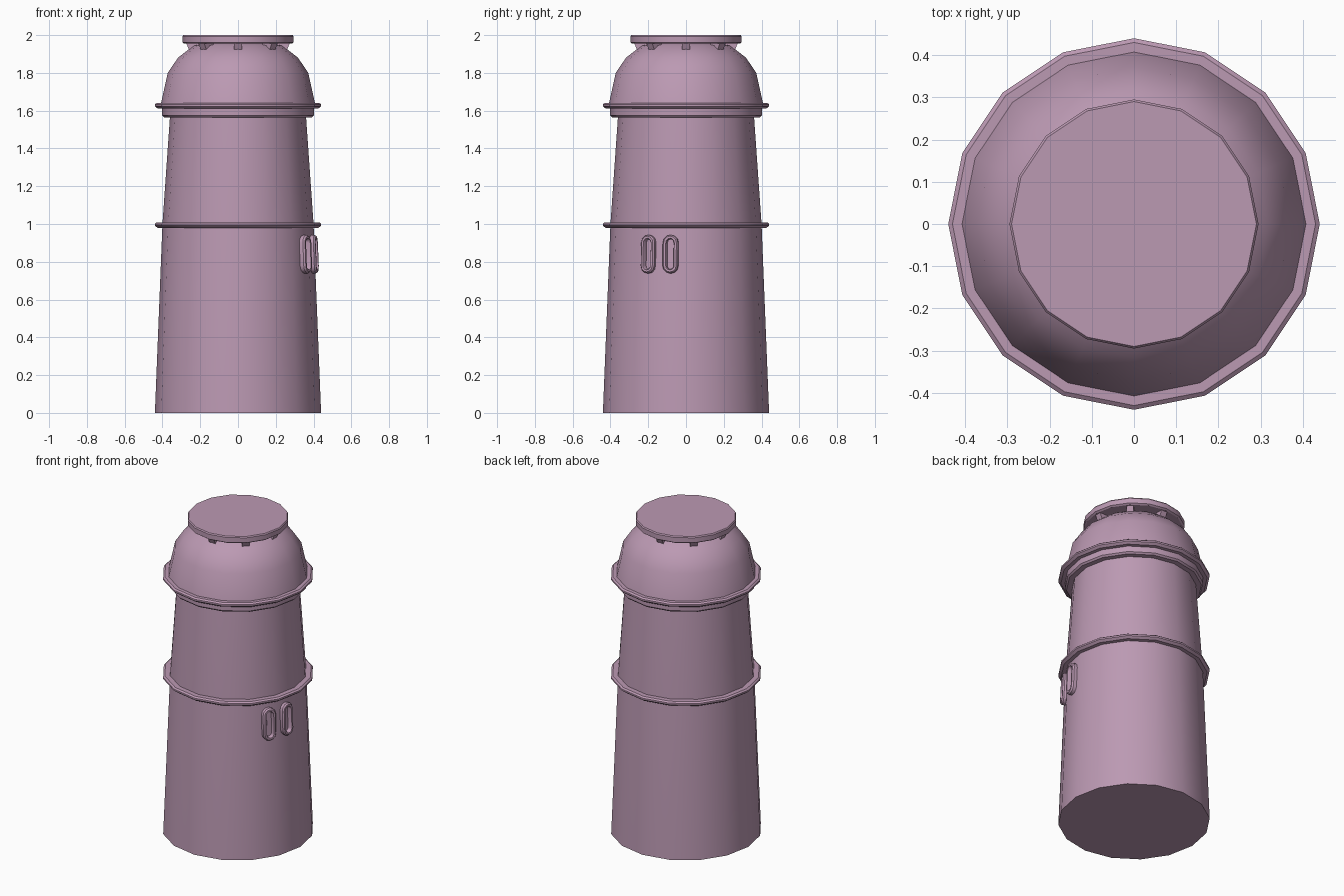
import bpy, bmesh, math
from mathutils import Matrix

SIDES = 16

cube = bpy.data.objects.get("Cube")
if cube:
    bpy.data.objects.remove(cube, do_unlink=True)

mauve = bpy.data.materials.new("mauve")
mauve.use_nodes = True
colour = (0.50, 0.32, 0.45, 1)
mauve.diffuse_color = colour
mauve.node_tree.nodes["Principled BSDF"].inputs["Base Color"].default_value = colour


def finish(name, bm, smooth_angle=30):
    bmesh.ops.recalc_face_normals(bm, faces=bm.faces)
    mesh = bpy.data.meshes.new(name)
    bm.to_mesh(mesh)
    bm.free()
    mesh.materials.append(mauve)
    obj = bpy.data.objects.new(name, mesh)
    bpy.context.collection.objects.link(obj)
    bpy.ops.object.select_all(action="DESELECT")
    obj.select_set(True)
    bpy.context.view_layer.objects.active = obj
    bpy.ops.object.shade_smooth_by_angle(angle=math.radians(smooth_angle))
    return obj


def bridge(bm, a, b):
    for i in range(len(a)):
        j = (i + 1) % len(a)
        bm.faces.new((a[i], a[j], b[j], b[i]))


def lathe(name, profile, closed=False):
    """Spin (radius, z) points; cap both ends, or join them into a ring."""
    bm = bmesh.new()
    loops = []
    for r, z in profile:
        loops.append([bm.verts.new((r * math.cos(a), r * math.sin(a), z))
                      for a in (i * math.tau / SIDES for i in range(SIDES))])
    for a, b in zip(loops, loops[1:]):
        bridge(bm, a, b)
    if closed:
        bridge(bm, loops[-1], loops[0])
    else:
        bm.faces.new(loops[0])
        bm.faces.new(loops[-1])
    return finish(name, bm)


# Tapered tower body, collar, dome and cap
lathe("body", [(0.44, 0), (0.40, 1.0), (0.358, 1.6)])
lathe("collar", [(0.392, 1.565), (0.402, 1.575), (0.402, 1.62)])
lathe("dome", [(0.412, 1.62), (0.372, 1.80), (0.318, 1.88),
               (0.235, 1.945), (0.12, 1.965)])
lathe("cap", [(0.285, 1.955), (0.295, 1.962), (0.295, 1.993), (0.29, 2.0)])

# Projecting bands around the tower
for name, z in (("middle_band", 0.995), ("upper_band", 1.627)):
    lathe(name, [(0.37, z - 0.016), (0.425, z - 0.016), (0.44, z - 0.004),
                 (0.44, z + 0.006), (0.43, z + 0.014), (0.37, z + 0.014)], True)

# Eight short struts under the cap
for i in range(8):
    bm = bmesh.new()
    bmesh.ops.create_cube(bm, size=1)
    for v in bm.verts:
        slant = 0.012 if v.co.z > 0 else -0.012
        v.co.x = 0.235 + v.co.x * 0.06 + slant * (v.co.x > 0)
        v.co.y *= 0.042
        v.co.z = 1.936 + v.co.z * 0.052
    bm.transform(Matrix.Rotation(i * math.tau / 8, 4, "Z"))
    finish(f"cap_strut_{i + 1}", bm)


def slot_loop(bm, half_width, half_height, depth):
    """Rounded upright slot outline, facing +x."""
    loop = []
    steps = 6
    for end in (1, -1):
        for k in range(steps + 1):
            a = math.pi * k / steps + (0 if end > 0 else math.pi)
            loop.append(bm.verts.new((
                depth, half_width * math.cos(a),
                end * (half_height - half_width) + half_width * math.sin(a))))
    return loop


# Pair of raised oblong frames on the left side
for name, angle, radius in (("frame_front", -29, 0.402), ("frame_rear", -11.5, 0.402)):
    bm = bmesh.new()
    loops = [slot_loop(bm, w, h, d) for w, h, d in (
        (0.041, 0.102, -0.02), (0.041, 0.102, 0.016), (0.034, 0.095, 0.025),
        (0.023, 0.084, 0.025), (0.019, 0.080, 0.018), (0.019, 0.080, -0.02))]
    for a, b in zip(loops, loops[1:] + loops[:1]):
        bridge(bm, a, b)
    lean = Matrix.Rotation(math.radians(-2.3), 4, "Y")
    bm.transform(Matrix.Rotation(math.radians(angle), 4, "Z")
                 @ Matrix.Translation((radius, 0, 0.84)) @ lean)
    finish(name, bm, 35)
